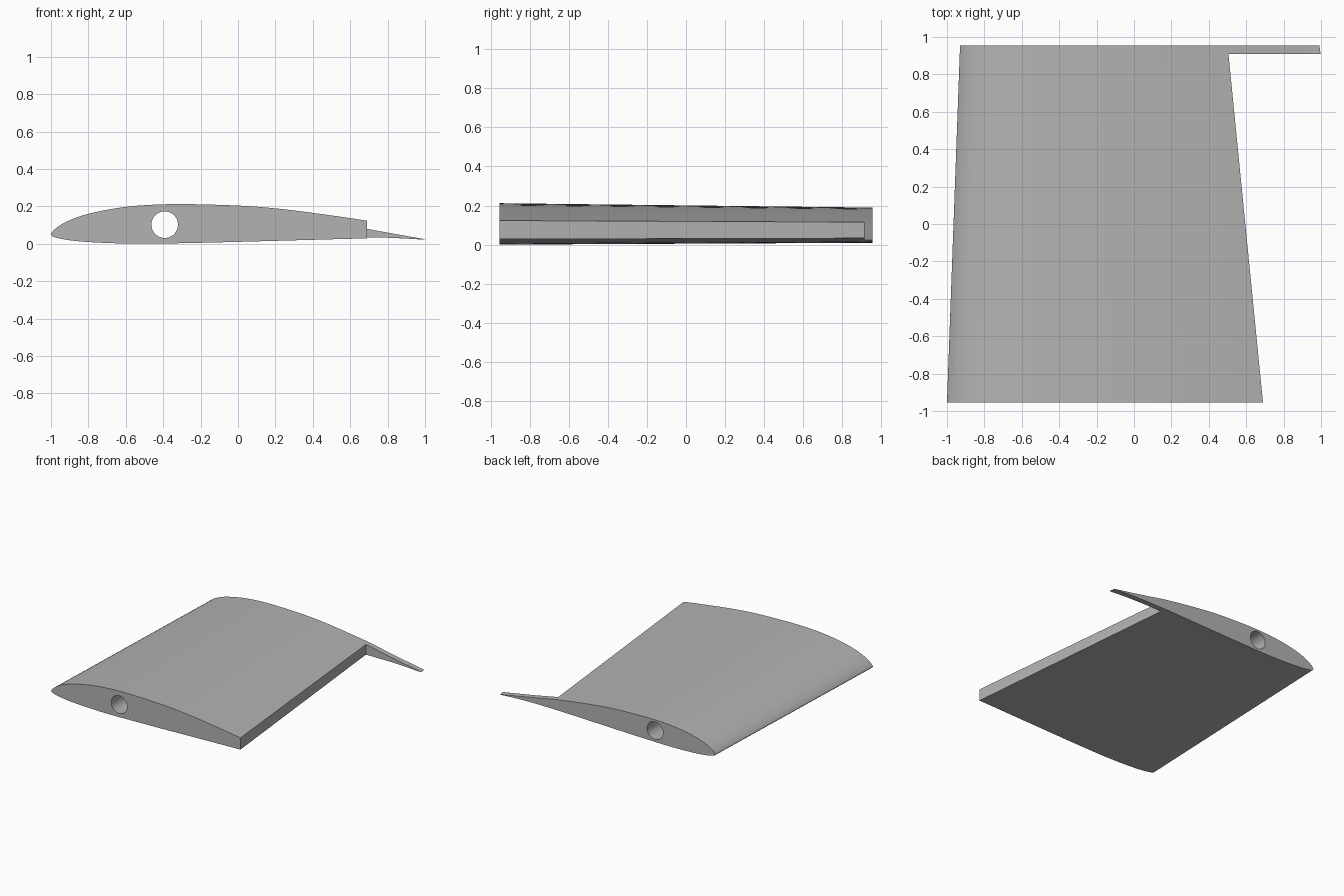
import bpy
import bmesh
from mathutils import Vector

if "Cube" in bpy.data.objects:
    bpy.data.objects.remove(bpy.data.objects["Cube"], do_unlink=True)

HALF_SPAN = 0.955
TAPER = 0.85
TAPER_HEIGHT = 0.0625

# Root airfoil outline: trailing edge, over the top, round the nose, back below
OUTLINE = [
    (1.26, 0.018), (0.907, 0.081), (0.69, 0.123), (0.4, 0.165), (0.2, 0.189),
    (0, 0.204), (-0.3, 0.212), (-0.5, 0.206), (-0.65, 0.19), (-0.8, 0.16),
    (-0.9, 0.126), (-0.96, 0.093), (-0.99, 0.067), (-1, 0.05), (-0.985, 0.037),
    (-0.94, 0.025), (-0.85, 0.013), (-0.7, 0.004), (-0.5, 0), (-0.25, 0.004),
    (0, 0.01), (0.4, 0.021), (0.69, 0.028), (1.0, 0.028), (1.26, 0.015),
]


def smooth_outline(points, steps=4):
    """Catmull-Rom curve through the outline points."""
    pts = [Vector(p) for p in points]
    pts = [pts[0]] + pts + [pts[-1]]
    curve = []
    for a, b, c, d in zip(pts, pts[1:], pts[2:], pts[3:]):
        for i in range(steps):
            t = i / steps
            curve.append(0.5 * (2 * b + (c - a) * t
                                + (2 * a - 5 * b + 4 * c - d) * t ** 2
                                + (3 * b - a - 3 * c + d) * t ** 3))
    return curve + [pts[-1]]


def loft(name, start, end):
    """Solid between two matching rings of 3D points."""
    bm = bmesh.new()
    a, b = [[bm.verts.new(p) for p in ring] for ring in (start, end)]
    for i in range(len(a)):
        j = (i + 1) % len(a)
        bm.faces.new((a[i], a[j], b[j], b[i]))
    bm.faces.new(a)
    bm.faces.new(b)
    bmesh.ops.recalc_face_normals(bm, faces=bm.faces)
    mesh = bpy.data.meshes.new(name)
    bm.to_mesh(mesh)
    bm.free()
    obj = bpy.data.objects.new(name, mesh)
    bpy.context.collection.objects.link(obj)
    return obj


def cut(target, cutter):
    """Subtract the cutter, then discard it."""
    cutter.hide_render = True
    mod = target.modifiers.new(cutter.name, 'BOOLEAN')
    mod.operation = 'DIFFERENCE'
    mod.solver = 'EXACT'
    mod.object = cutter
    bpy.context.view_layer.objects.active = target
    bpy.ops.object.modifier_apply(modifier=mod.name)
    bpy.data.objects.remove(cutter, do_unlink=True)


# Tapered wing panel
outline = smooth_outline(OUTLINE)
root = [(p.x, -HALF_SPAN, p.y) for p in outline]
tip = [(-0.93 + (p.x + 1) * TAPER, HALF_SPAN,
        TAPER_HEIGHT + (p.y - TAPER_HEIGHT) * TAPER) for p in outline]
wing = loft("wing_panel", root, tip)

# Control surface bay, open at the root and closed by the tip rib
bay = [(0.704, -1.1), (0.505, 0.91), (1.6, 0.91), (1.6, -1.1)]
cut(wing, loft("flap_bay_cutter",
               [(x, y, -0.3) for x, y in bay], [(x, y, 0.5) for x, y in bay]))

# Spar hole through the whole span
bpy.ops.mesh.primitive_cylinder_add(vertices=48, radius=0.071, depth=3,
                                    location=(-0.392, 0, 0.102),
                                    rotation=(1.570796, 0, 0))
spar_hole = bpy.context.object
spar_hole.name = "spar_hole_cutter"
cut(wing, spar_hole)

# Plain grey finish
grey = bpy.data.materials.new("light_grey")
grey.use_nodes = True
colour = (0.45, 0.45, 0.45, 1)
grey.diffuse_color = colour
grey.node_tree.nodes["Principled BSDF"].inputs["Base Color"].default_value = colour
wing.data.materials.clear()
wing.data.materials.append(grey)

bpy.ops.object.select_all(action='DESELECT')
wing.select_set(True)
bpy.context.view_layer.objects.active = wing
bpy.ops.object.shade_smooth_by_angle(angle=0.5)
